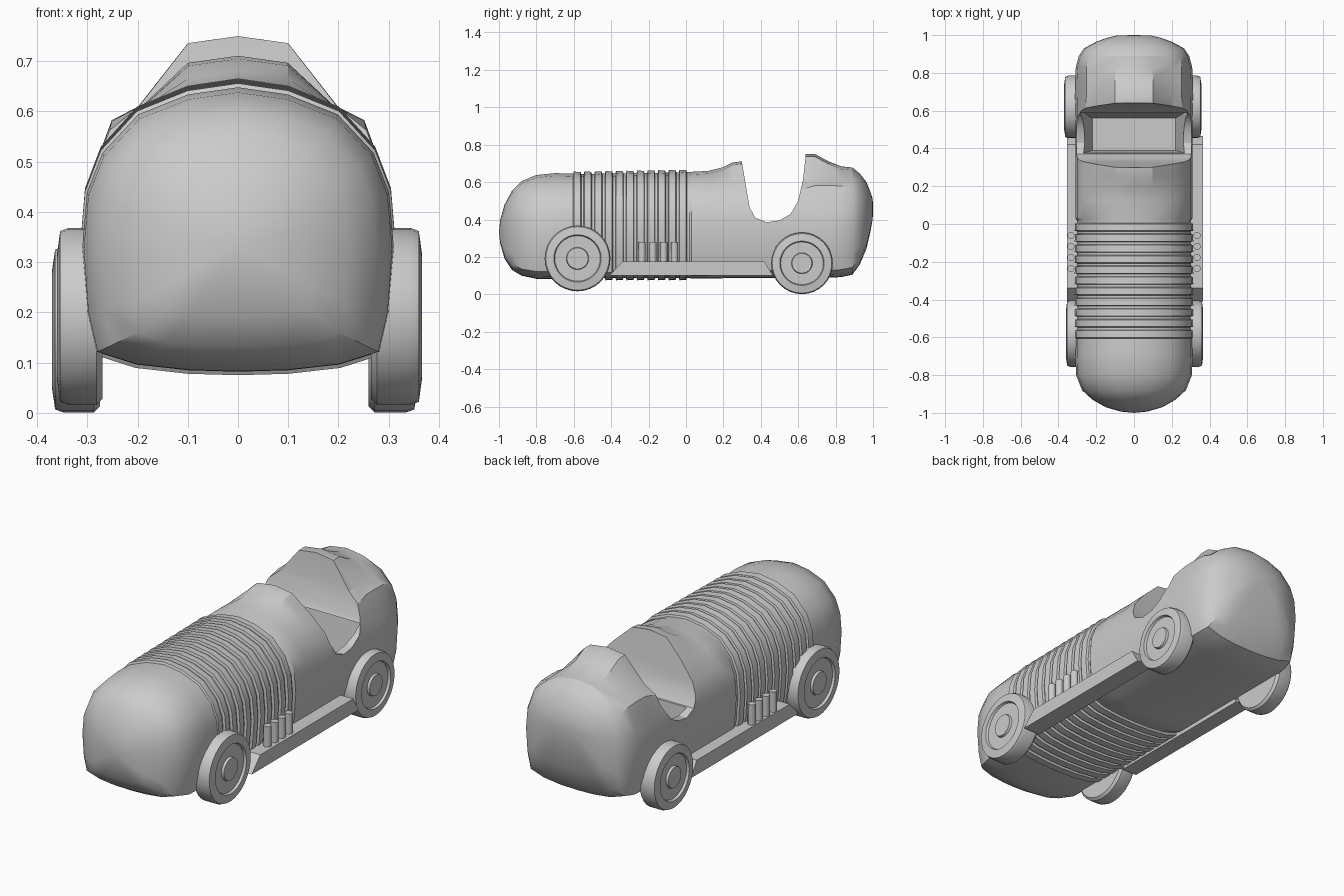
import bpy, bmesh, math

if "Cube" in bpy.data.objects:
    bpy.data.objects.remove(bpy.data.objects["Cube"])

# Half cross-section of the body, as fractions of half width and height
HALF = [(0, 1), (.32, .975), (.64, .905), (.87, .77), (.97, .63), (1, .44),
        (.97, .21), (.91, .07), (.65, .025), (.32, .005), (0, 0)]


def make_object(name, bm, smooth=True, angle=30):
    bmesh.ops.recalc_face_normals(bm, faces=bm.faces[:])
    mesh = bpy.data.meshes.new(name)
    bm.to_mesh(mesh)
    bm.free()
    ob = bpy.data.objects.new(name, mesh)
    bpy.context.collection.objects.link(ob)
    if smooth:
        smooth_object(ob, angle)
    return ob


def smooth_object(ob, angle=30):
    bpy.ops.object.select_all(action='DESELECT')
    ob.select_set(True)
    bpy.context.view_layer.objects.active = ob
    bpy.ops.object.shade_smooth_by_angle(angle=math.radians(angle))


def section(y, w, zb, zt, hump=0, shoulder=0):
    pts = []
    for i, (u, v) in enumerate(HALF):
        x, z = u * w, zb + v * (zt - zb)
        z += hump * (1, 1, .12)[i] if i < 3 else 0
        if i == 3:
            x, z = x - .02 * shoulder, z + .06 * shoulder
        pts.append((x, y, z))
    return pts + [(-x, y, z) for x, y, z in pts[-2:0:-1]]


def loft(bm, rings):
    rows = [[bm.verts.new(p) for p in r] for r in rings]
    for a, b in zip(rows, rows[1:]):
        for i in range(len(a)):
            j = (i + 1) % len(a)
            bm.faces.new((a[i], a[j], b[j], b[i]))
    return rows


def prism(name, outline, x0, x1, x_in=None):
    bm = bmesh.new()
    rows = loft(bm, [[(x, y, z) for y, z in outline] for x in (x0, x1)])
    for r in rows:
        bm.faces.new(r)
    return make_object(name, bm, smooth=False)


# Body: nose, ribbed bonnet, cowl and tail in one loft
rings = [section(-.993, .07, .27, .40), section(-.97, .15, .19, .48),
         section(-.93, .22, .13, .555), section(-.88, .275, .10, .605),
         section(-.80, .307, .083, .638), section(-.70, .31, .082, .648),
         section(-.605, .31, .083, .645)]
pitch = .0565
for i in range(11):
    y = -.60 + i * pitch
    zt = .645 + .001 * i
    for dy, d in ((0, .011), (.036, .009), (.040, -.002), (.053, -.002)):
        rings.append(section(y + dy, .303 + d, .086 - d, zt + d))
rings += [section(.03, .31, .084, .655), section(.12, .31, .085, .655, .005),
          section(.20, .31, .086, .65, .03), section(.25, .31, .087, .65, .055),
          section(.31, .31, .087, .65, .062), section(.45, .31, .087, .65, .075, .4),
          section(.62, .31, .088, .65, .10, .7), section(.69, .312, .088, .65, .10, 1),
          section(.76, .312, .089, .652, .06, 1), section(.83, .308, .092, .662, .022, .8),
          section(.89, .292, .105, .668, .01, .4), section(.93, .265, .16, .645),
          section(.965, .20, .245, .60), section(.985, .145, .33, .55),
          section(.998, .09, .40, .51)]
bm = bmesh.new()
rows = loft(bm, rings)
for row, tip in ((rows[0], (0, -1, .33)), (rows[-1], (0, 1, .46))):
    t = bm.verts.new(tip)
    for i in range(len(row)):
        bm.faces.new((row[i], row[(i + 1) % len(row)], t))
body = make_object("body", bm, smooth=False)

# Cockpit opening and tapered well
opening = prism("cockpit_cutter", [(.30, .90), (.30, .70), (.32, .58), (.34, .465), (.37, .41),
                (.43, .385), (.50, .395), (.56, .43), (.60, .50), (.625, .61), (.64, .74), (.64, .90)],
                -.5, .5)
bm = bmesh.new()
rows = loft(bm, [[(-a, y0, z), (a, y0, z), (a, y1, z), (-a, y1, z)]
                 for a, y0, y1, z in ((.22, .39, .56, .22), (.285, .37, .60, .48))])
for r in rows:
    bm.faces.new(r)
well = make_object("well_cutter", bm, smooth=False)
bpy.context.view_layer.objects.active = body
for cutter in (opening, well):
    mod = body.modifiers.new("cut", 'BOOLEAN')
    mod.operation, mod.solver, mod.object = 'DIFFERENCE', 'EXACT', cutter
    bpy.ops.object.modifier_apply(modifier=mod.name)
    bpy.data.objects.remove(cutter)
smooth_object(body, 30)


# Wheels: lathed tyre, recessed disc and hub
def wheel(name, side, y, z, r, x_in, x_out, n=32):
    prof = [(x_in, .02), (x_in, r * .93), (x_in + .012, r), (x_out - .022, r), (x_out - .006, r * .965),
            (x_out, r * .72), (x_out - .012, r * .69), (x_out - .012, r * .34),
            (x_out, r * .32), (x_out, .01)]
    bm = bmesh.new()
    rows = loft(bm, [[(side * x, y + rr * math.cos(k * math.tau / n), z + rr * math.sin(k * math.tau / n))
                      for k in range(n)] for x, rr in prof])
    bm.faces.new(rows[0])
    bm.faces.new(rows[-1])
    make_object(name, bm)


wheel("front_wheel_right", 1, -.58, .192, .176, .265, .366)
wheel("front_wheel_left", -1, -.58, .192, .176, .27, .36)
wheel("rear_wheel_right", 1, .62, .166, .165, .26, .357)
wheel("rear_wheel_left", -1, .62, .166, .165, .275, .37)

# Running boards and exhaust stacks on both sides
for side, label in ((1, "right"), (-1, "left")):
    prism("running_board_" + label, [(-.41, .10), (-.34, .175), (.42, .175), (.465, .10)],
          side * .27, side * (.366 if side > 0 else .356))
    for i in range(4):
        y = -.235 + i * .058
        bm = bmesh.new()
        rows = loft(bm, [[(side * .334 + .019 * math.cos(k * math.tau / 12),
                           y + .019 * math.sin(k * math.tau / 12), z) for k in range(12)]
                         for z in (.17, .28)])
        for r in rows:
            bm.faces.new(r)
        make_object(f"exhaust_stack_{label}_{i + 1}", bm, angle=40)
